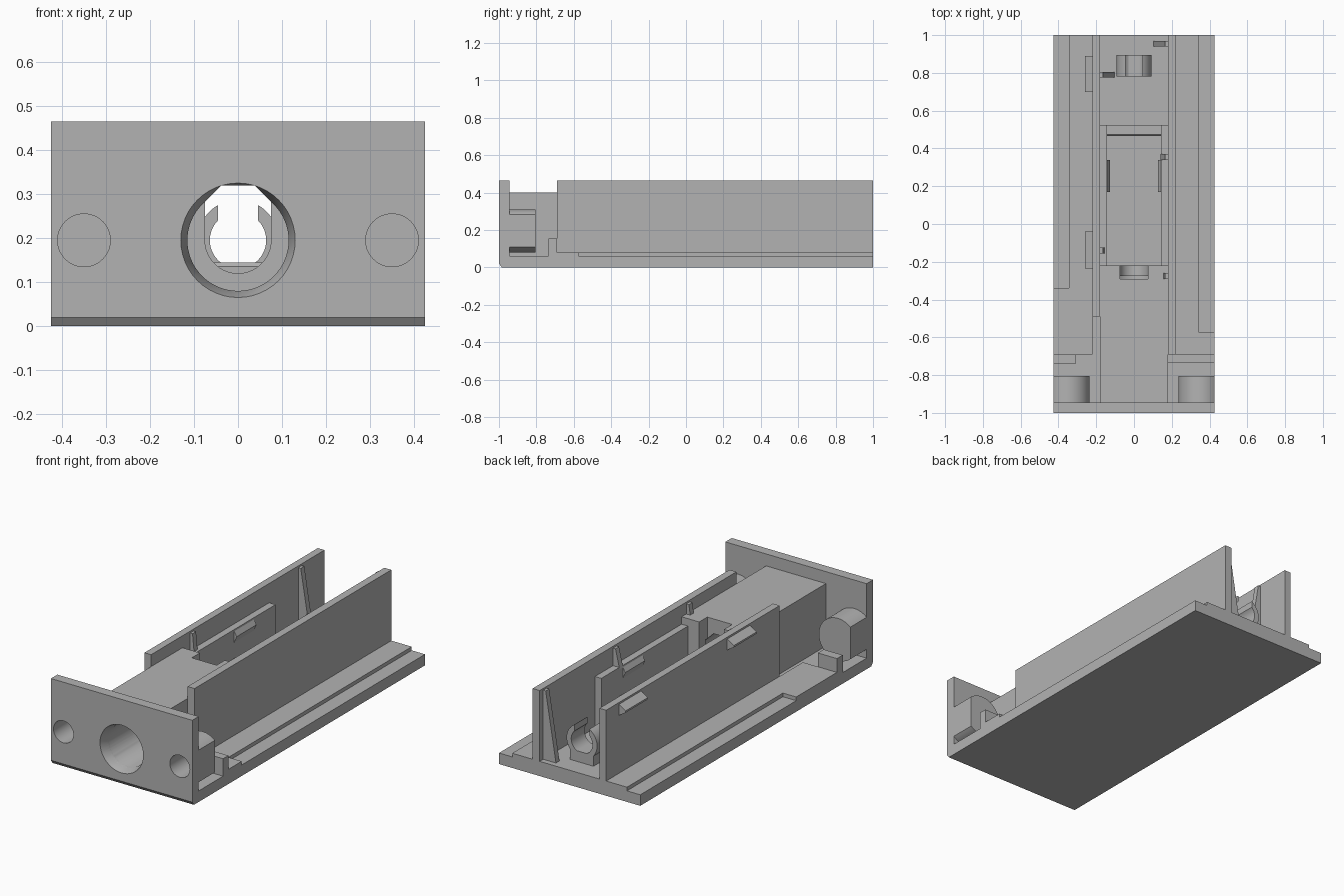
import bpy, bmesh, math
from mathutils import Vector

if "Cube" in bpy.data.objects:
    bpy.data.objects.remove(bpy.data.objects["Cube"])

grey = bpy.data.materials.new("matte_grey")
grey.diffuse_color = (0.45, 0.45, 0.45, 1)
grey.use_nodes = True
grey.node_tree.nodes["Principled BSDF"].inputs["Base Color"].default_value = grey.diffuse_color
CZ = 0.195  # height of the bore axis


def prism(name, pts, axis, a, b):
    """Extrude a 2D outline along an axis: y -> (x, z), x -> (y, z), z -> (x, y)."""
    def place(p, t):
        return {"x": (t, p[0], p[1]), "y": (p[0], t, p[1]), "z": (p[0], p[1], t)}[axis]
    bm = bmesh.new()
    face = bm.faces.new([bm.verts.new(place(p, a)) for p in pts])
    ext = bmesh.ops.extrude_face_region(bm, geom=[face])
    step = Vector(place((0, 0), b - a))
    bmesh.ops.translate(bm, vec=step, verts=[v for v in ext["geom"] if isinstance(v, bmesh.types.BMVert)])
    bmesh.ops.recalc_face_normals(bm, faces=bm.faces)
    me = bpy.data.meshes.new(name)
    bm.to_mesh(me)
    bm.free()
    me.materials.append(grey)
    ob = bpy.data.objects.new(name, me)
    bpy.context.collection.objects.link(ob)
    return ob


def box(name, x0, x1, y0, y1, z0, z1):
    return prism(name, [(x0, z0), (x1, z0), (x1, z1), (x0, z1)], "y", y0, y1)


def arc(cx, r, a0=0, a1=360, n=48):
    return [(cx + r * math.cos(math.radians(a0 + (a1 - a0) * i / n)),
             CZ + r * math.sin(math.radians(a0 + (a1 - a0) * i / n))) for i in range(n + (a1 - a0 != 360))]


def cut(ob, cutters):
    for c in cutters:
        m = ob.modifiers.new("cut", "BOOLEAN")
        m.operation, m.solver, m.object = "DIFFERENCE", "EXACT", c
    dg = bpy.context.evaluated_depsgraph_get()
    me = bpy.data.meshes.new_from_object(ob.evaluated_get(dg))
    ob.modifiers.clear()
    ob.data = me


def smooth(ob):
    bpy.ops.object.select_all(action="DESELECT")
    ob.select_set(True)
    bpy.context.view_layer.objects.active = ob
    bpy.ops.object.shade_smooth_by_angle(angle=math.radians(25))


# Base plate with raised runners and outer ledges
prism("base_plate", [(-0.985, 0), (1, 0), (1, 0.06), (-1, 0.06), (-1, 0.02)], "x", -0.425, 0.425)
prism("left_runner", [(-0.425, -0.69), (-0.22, -0.69), (-0.22, 1), (-0.345, 1), (-0.345, -0.34), (-0.425, -0.34)],
      "z", 0.05, 0.08)
prism("right_runner", [(0.18, -0.69), (0.425, -0.69), (0.425, -0.575), (0.345, -0.575), (0.345, 1), (0.18, 1)],
      "z", 0.05, 0.08)
box("channel_floor", -0.2, 0.2, -0.22, 1, 0.05, 0.08)
box("left_rib", -0.425, -0.31, -0.74, -0.69, 0.05, 0.155)
box("right_rib", 0.18, 0.425, -0.735, -0.69, 0.05, 0.155)

# Side walls
box("left_wall", -0.22, -0.18, -0.49, 1, 0.05, 0.465)
box("right_wall", 0.18, 0.222, -0.69, 1, 0.05, 0.465)

# Front plate, tunnel block and side bosses
front = box("front_plate", -0.425, 0.425, -1, -0.945, 0.055, 0.465)
block = box("tunnel_block", -0.18, 0.18, -0.96, -0.22, 0.055, 0.40)
bosses = []
for s, n in ((-1, "left_boss"), (1, "right_boss")):
    t = math.degrees(math.acos(0.075 / 0.115))
    pts = [(s * x, z) for x, z in arc(0.35, 0.115, t, 360 - t)]
    bosses.append(prism(n, pts, "y", -0.96, -0.805))

# Cutters: flat-topped teardrop bore, flared mouth, end slot, screw holes
bore = prism("bore_cutter", [(0.037, 0.32), (-0.037, 0.32)] + arc(0, 0.115, 135, 405), "y", -1.1, -0.275)
slot = prism("slot_cutter", [(0.075, 0.5), (-0.075, 0.5)] + arc(0, 0.075, 180, 360), "y", -0.29, -0.1)
bm = bmesh.new()
bmesh.ops.create_cone(bm, cap_ends=True, segments=48, radius1=0.133, radius2=0.112, depth=0.07)
me = bpy.data.meshes.new("mouth_cutter")
bm.to_mesh(me)
bm.free()
mouth = bpy.data.objects.new("mouth_cutter", me)
bpy.context.collection.objects.link(mouth)
mouth.rotation_euler = (-math.pi / 2, 0, 0)
mouth.location = (0, -0.975, CZ)
holes = [prism("hole_cutter", arc(x, 0.06), "y", -1.1, -0.83) for x in (-0.35, 0.35)]
bpy.context.view_layer.update()
cut(front, [bore, mouth] + holes)
cut(block, [bore, mouth, slot])
for b, h in zip(bosses, holes):
    cut(b, [h])
for c in [bore, slot, mouth] + holes:
    bpy.data.objects.remove(c)
for ob in [front, block] + bosses:
    smooth(ob)

# Cradle walls, low end stop and retaining tabs
for s, n in ((-1, "left"), (1, "right")):
    box(n + "_cradle_wall", *sorted((s * 0.142, s * 0.19)), -0.23, 0.525, 0.06, 0.36)
    prism(n + "_cradle_tab", [(s * 0.15, 0.35), (s * 0.142, 0.35), (s * 0.127, 0.325), (s * 0.142, 0.29),
                              (s * 0.15, 0.29)], "y", 0.17, 0.34)
prism("cradle_end_stop", [(0.465, 0.06), (0.525, 0.06), (0.525, 0.145), (0.475, 0.145), (0.465, 0.135)],
      "x", -0.15, 0.15)

# Snap wedges outside the left wall
for y0, y1 in ((-0.235, -0.04), (0.7, 0.89)):
    prism("snap_wedge", [(-0.21, 0.455), (-0.22, 0.455), (-0.26, 0.43), (-0.26, 0.42), (-0.22, 0.395),
                         (-0.21, 0.395)], "y", y0, y1)

# Open ring clip on a pedestal
hi = math.degrees(math.acos(0.045 / 0.092))
lo = math.degrees(math.acos(0.045 / 0.064))
clip = prism("ring_clip", arc(0, 0.092, 180 - hi, 360 + hi) + arc(0, 0.064, 360 + lo, 180 - lo), "y", 0.78, 0.895)
smooth(clip)
box("clip_pedestal", -0.07, 0.07, 0.78, 0.895, 0.06, 0.138)

# Tapered fins and small guide spikes along the walls
for wall, tip, y0, y1, z0 in ((-0.19, -0.10, 0.775, 0.805, 0.06), (0.19, 0.10, 0.94, 0.97, 0.06),
                              (-0.19, -0.155, -0.155, -0.125, 0.35), (0.19, 0.155, -0.29, -0.26, 0.39),
                              (0.19, 0.14, 0.34, 0.37, 0.35)):
    top = math.copysign(0.165, wall)
    prism("wall_fin", [(wall, z0), (tip, z0), (top, 0.455), (wall, 0.455)], "y", y0, y1)
